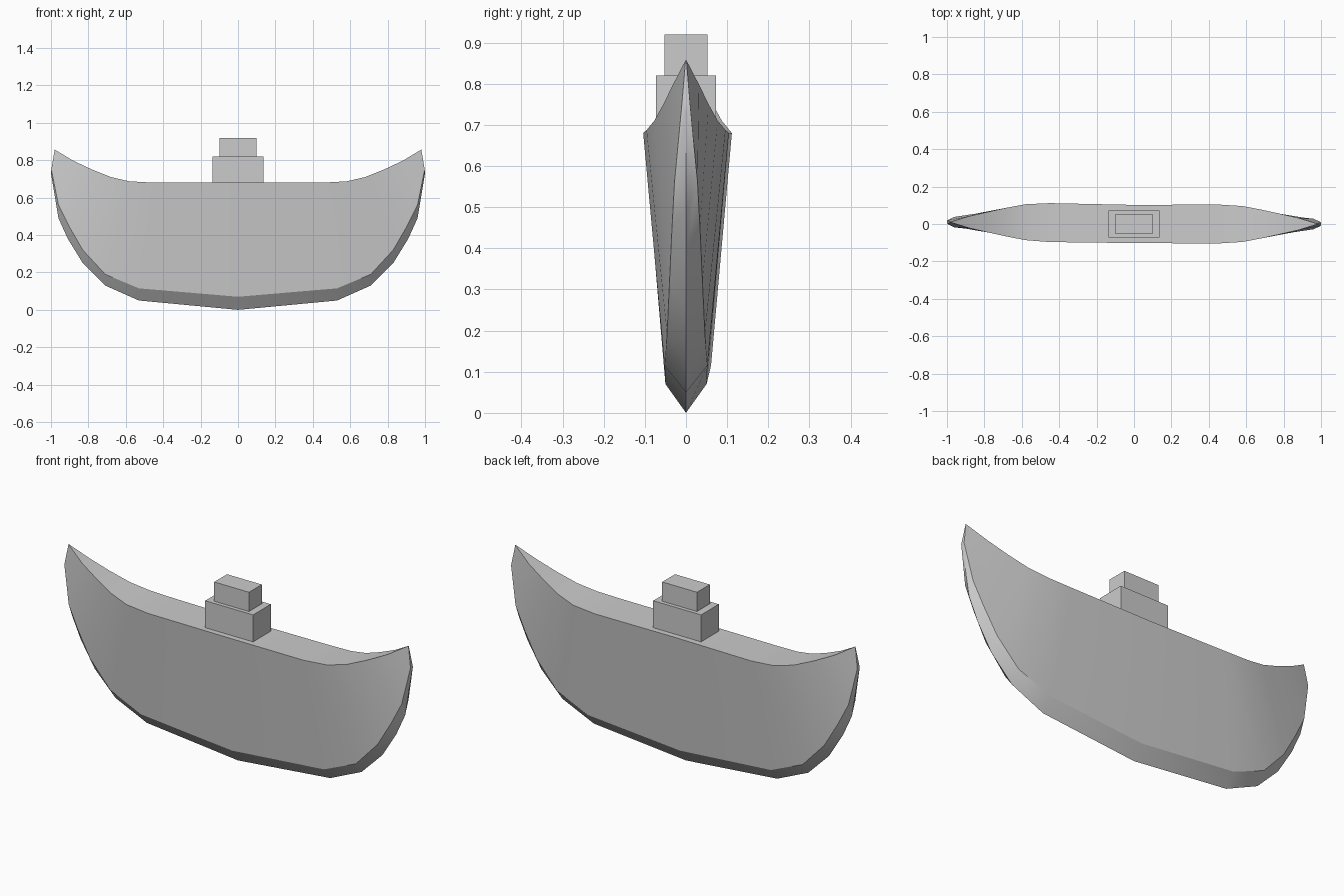
import bpy, bmesh, math

if "Cube" in bpy.data.objects:
    bpy.data.objects.remove(bpy.data.objects["Cube"])

# Half-length stations: keel (x, z), chine (x, z, half width), deck edge (x, z, half width)
STATIONS = [
    ((0.00, 0.00), (0.00, 0.07, 0.050), (0.00, 0.680, 0.102)),
    ((0.53, 0.05), (0.53, 0.115, 0.052), (0.45, 0.680, 0.104)),
    ((0.71, 0.13), (0.71, 0.19, 0.046), (0.58, 0.687, 0.096)),
    ((0.83, 0.25), (0.83, 0.32, 0.040), (0.68, 0.710, 0.077)),
    ((0.91, 0.38), (0.905, 0.45, 0.034), (0.78, 0.750, 0.055)),
    ((0.96, 0.49), (0.96, 0.56, 0.028), (0.88, 0.797, 0.032)),
    ((1.00, 0.73), (0.998, 0.75, 0.010), (0.98, 0.857, 0.001)),
]


def station_ring(bm, station, sign):
    (kx, kz), (cx, cz, cw), (dx, dz, dw) = station

    def vert(x, y, z):
        shift = 0.01 * min(1, x / 0.6) if sign < 0 else 0
        return bm.verts.new((sign * x, y + shift, z))

    return [vert(kx, 0, kz), vert(cx, cw, cz), vert(dx, dw, dz),
            vert(dx, -dw, dz), vert(cx, -cw, cz)]


def finish(name, bm):
    bmesh.ops.recalc_face_normals(bm, faces=bm.faces)
    mesh = bpy.data.meshes.new(name)
    bm.to_mesh(mesh)
    bm.free()
    obj = bpy.data.objects.new(name, mesh)
    bpy.context.collection.objects.link(obj)
    return obj


# Hull lofted from stern to bow
bm = bmesh.new()
rings = [station_ring(bm, s, -1) for s in reversed(STATIONS[1:])]
rings += [station_ring(bm, s, 1) for s in STATIONS]
for a, b in zip(rings, rings[1:]):
    for i in range(5):
        j = (i + 1) % 5
        bm.faces.new((a[i], a[j], b[j], b[i]))
# Stem and stern tips
bm.faces.new(rings[0])
bm.faces.new(rings[-1])
hull = finish("hull", bm)
bpy.context.view_layer.objects.active = hull
hull.select_set(True)
bpy.ops.object.shade_smooth_by_angle(angle=math.radians(30))
hull.select_set(False)


# Stacked cabin blocks
def block(name, sx, sy, z0, z1):
    bm = bmesh.new()
    bmesh.ops.create_cube(bm, size=1)
    bmesh.ops.scale(bm, vec=(sx, sy, z1 - z0), verts=bm.verts)
    bmesh.ops.translate(bm, vec=(0, 0, (z0 + z1) / 2), verts=bm.verts)
    return finish(name, bm)


block("lower_cabin", 0.275, 0.145, 0.68, 0.82)
block("upper_cabin", 0.20, 0.105, 0.82, 0.92)
